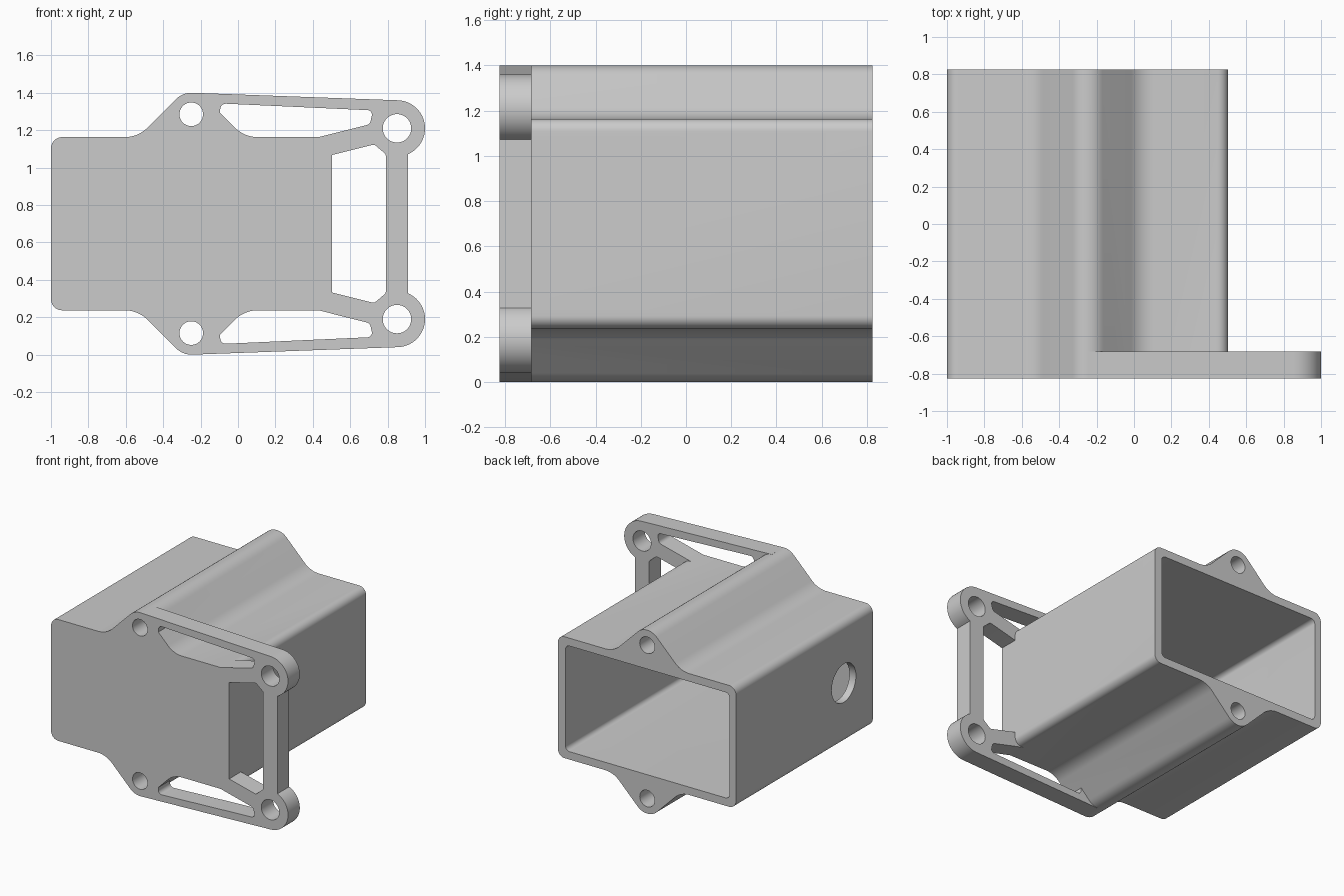
import bpy, bmesh
from math import pi, sin, cos, tan, radians
from mathutils import Vector

if "Cube" in bpy.data.objects:
    bpy.data.objects.remove(bpy.data.objects["Cube"])

MID = 0.7                      # height of the mirror plane
FRONT, BACK = -0.825, 0.825
PLATE_BACK = -0.683

grey = bpy.data.materials.new("light grey")
grey.use_nodes = True
grey.diffuse_color = (0.6, 0.6, 0.6, 1)
grey.node_tree.nodes["Principled BSDF"].inputs["Base Color"].default_value = (0.6, 0.6, 0.6, 1)


def flip(points):
    """Mirror profile points (x, z, ...) about the middle height, reversing order."""
    return [(p[0], 2 * MID - p[1], *p[2:]) for p in reversed(points)]


def rounded(corners, steps=10):
    """Closed profile from (x, z, radius) corners with filleted arcs."""
    out = []
    for i, (x, z, r) in enumerate(corners):
        p = Vector((x, z))
        if r == 0:
            out.append((x, z))
            continue
        a = (Vector(corners[i - 1][:2]) - p).normalized()
        b = (Vector(corners[(i + 1) % len(corners)][:2]) - p).normalized()
        half = a.angle(b) / 2
        middle = (a + b).normalized()
        centre = p + middle * (r / sin(half))
        # Sweep from the first tangent point to the second, about the corner direction
        side = Vector((-middle.y, middle.x))
        if side.dot(a) < 0:
            side = -side
        for k in range(steps + 1):
            t = (pi / 2 - half) * (1 - 2 * k / steps)
            out.append(tuple(centre + (side * sin(t) - middle * cos(t)) * r))
    return out


def prism(name, profile, y0, y1):
    """Solid with an x-z profile, running from y0 to y1."""
    bm = bmesh.new()
    near, far = [[bm.verts.new((x, y, z)) for x, z in profile] for y in (y0, y1)]
    bm.faces.new(near)
    bm.faces.new(far[::-1])
    for i in range(len(near)):
        bm.faces.new((near[i], near[i - 1], far[i - 1], far[i]))
    bmesh.ops.recalc_face_normals(bm, faces=bm.faces)
    mesh = bpy.data.meshes.new(name)
    bm.to_mesh(mesh)
    bm.free()
    mesh.materials.append(grey)
    obj = bpy.data.objects.new(name, mesh)
    bpy.context.collection.objects.link(obj)
    return obj


def drill(location, radius, depth, rotation):
    bpy.ops.mesh.primitive_cylinder_add(vertices=48, radius=radius, depth=depth,
                                        location=location, rotation=rotation)
    obj = bpy.context.object
    obj.data.materials.append(grey)
    return obj


def combine(target, tool, operation):
    mod = target.modifiers.new("combine", "BOOLEAN")
    mod.operation, mod.solver, mod.object = operation, "EXACT", tool
    bpy.ops.object.select_all(action="DESELECT")
    target.select_set(True)
    bpy.context.view_layer.objects.active = target
    bpy.ops.object.modifier_apply(modifier=mod.name)
    bpy.data.objects.remove(tool)


# Housing: rounded box with a screw ridge above and below
ridge_x, ridge_z, ridge_r = -0.25, 1.285, 0.115
top = 1.163
apex = ridge_z + ridge_r * 2 ** 0.5
reach = apex - top
upper = [(-1, top, 0.06), (ridge_x - reach, top, 0.17), (ridge_x, apex, ridge_r),
         (ridge_x + reach, top, 0.17), (0.503, top, 0.055)]
housing = prism("housing", rounded(upper + flip(upper)), FRONT, BACK)

# Mounting frame: outline around the two bosses and the upright bar
boss_x, boss_z, boss_r = 0.85, 1.21, 0.15
arc = [radians(88 - i * (88 + 66.4) / 24) for i in range(25)]
outline = [(ridge_x, 1.3), (-0.246, 1.4)]
outline += [(boss_x + boss_r * cos(a), boss_z + boss_r * sin(a)) for a in arc]
frame = prism("mounting_frame", outline + flip(outline), FRONT, PLATE_BACK)

# Openings in the frame; the housing fills whatever they overlap
slot = [(-0.095, 1.1, 0), (-0.095, 1.343, 0.03), (0.722, 1.306, 0.025),
        (0.705, 1.232, 0.03), (0.3, 1.13, 0), (0.3, 1.1, 0)]
window = [(0.4, 1.042, 0), (0.728, 1.124, 0.02), (0.79, 1.072, 0.02)]
for shape in (slot, flip(slot), window + flip(window)):
    combine(frame, prism("opening", rounded(shape), FRONT - 0.1, PLATE_BACK + 0.1), "DIFFERENCE")
combine(housing, frame, "UNION")

# Cavity open at the back
cavity = [(-0.945, 1.103, 0.035), (0.44, 1.103, 0.035)]
combine(housing, prism("cavity", rounded(cavity + flip(cavity)), -0.69, BACK + 0.1), "DIFFERENCE")

# Screw holes through ridges and bosses
for x, z, r in ((ridge_x, ridge_z, 0.063), (boss_x, boss_z, 0.076)):
    for height in (z, 2 * MID - z):
        combine(housing, drill((x, 0, height), r, 2, (pi / 2, 0, 0)), "DIFFERENCE")

# Cable hole in the side wall
combine(housing, drill((-1, -0.475, MID), 0.146, 0.4, (0, pi / 2, 0)), "DIFFERENCE")

bpy.ops.object.select_all(action="DESELECT")
housing.select_set(True)
bpy.context.view_layer.objects.active = housing
bpy.ops.object.shade_smooth_by_angle(angle=radians(30))
